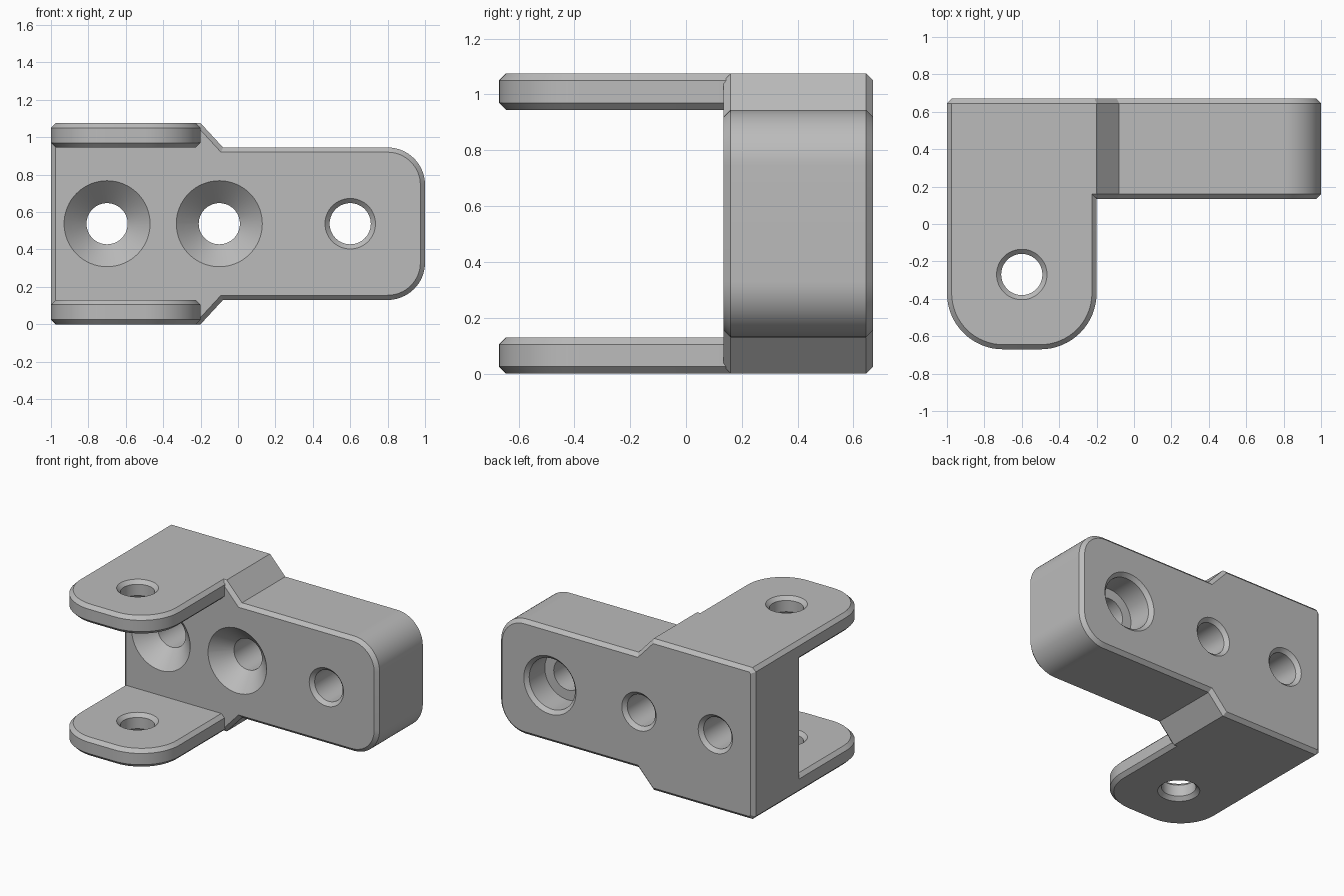
import bpy, bmesh, math
from mathutils import Matrix, Vector

cube = bpy.data.objects.get("Cube")
if cube:
    bpy.data.objects.remove(cube, do_unlink=True)

HEIGHT, FRONT, BACK = 1.075, 0.135, 0.67
MID = HEIGHT / 2
PLATE = 0.13          # arm thickness
CHAMFER = 0.025
HOLE, RIM = 0.11, 0.135
EPS = 0.02

grey = bpy.data.materials.new("light grey")
grey.use_nodes = True
grey.diffuse_color = (0.5, 0.5, 0.5, 1)
grey.node_tree.nodes["Principled BSDF"].inputs["Base Color"].default_value = (0.5, 0.5, 0.5, 1)


def make_object(name, bm):
    bmesh.ops.recalc_face_normals(bm, faces=bm.faces)
    mesh = bpy.data.meshes.new(name)
    bm.to_mesh(mesh)
    bm.free()
    mesh.materials.append(grey)
    obj = bpy.data.objects.new(name, mesh)
    bpy.context.collection.objects.link(obj)
    return obj


def arc(cx, cy, r, start, steps=16):
    """Quarter circle, counter-clockwise from the start angle in degrees."""
    angles = [math.radians(start + 90 * i / steps) for i in range(steps + 1)]
    return [(cx + r * math.cos(a), cy + r * math.sin(a)) for a in angles]


def chamfered_prism(name, outline, place, low, high, keep_sharp=None):
    """Extrude an outline and chamfer the rims of both caps."""
    bm = bmesh.new()
    cap = bm.faces.new([bm.verts.new(place(u, v, low)) for u, v in outline])
    extruded = bmesh.ops.extrude_face_region(bm, geom=[cap], use_keep_orig=True)
    shift = Vector(place(0, 0, high)) - Vector(place(0, 0, low))
    top = [g for g in extruded["geom"] if isinstance(g, bmesh.types.BMVert)]
    bmesh.ops.translate(bm, verts=top, vec=shift)
    bmesh.ops.recalc_face_normals(bm, faces=bm.faces)
    axis = shift.normalized()
    rims = [e for e in bm.edges
            if abs((e.verts[0].co - e.verts[1].co).dot(axis)) < 1e-5
            and not (keep_sharp and all(keep_sharp(v.co) for v in e.verts))]
    bmesh.ops.bevel(bm, geom=rims, offset=CHAMFER, offset_type='OFFSET',
                    segments=1, affect='EDGES', clamp_overlap=False)
    return make_object(name, bm)


def add_cutter(bm, profile, matrix, steps=64):
    """Turn a (radius, depth) profile into a closed solid."""
    part = bmesh.new()
    verts = [part.verts.new((r, 0, d)) for r, d in profile]
    edges = [part.edges.new(pair) for pair in zip(verts, verts[1:])]
    bmesh.ops.spin(part, geom=verts + edges, cent=(0, 0, 0), axis=(0, 0, 1),
                   angle=math.tau, steps=steps, use_duplicate=False)
    bmesh.ops.remove_doubles(part, verts=part.verts, dist=1e-4)
    bmesh.ops.recalc_face_normals(part, faces=part.faces)
    part.transform(matrix)
    temp = bpy.data.meshes.new("temp")
    part.to_mesh(temp)
    part.free()
    bm.from_mesh(temp)
    bpy.data.meshes.remove(temp)


def hole_profile(low, high, low_rim, high_rim, bore=None):
    """Through hole with conical rims, optionally a wide bore at the high end."""
    points = [(0, low - EPS), (low_rim + EPS, low - EPS), (HOLE, low + low_rim - HOLE)]
    inner = HOLE
    if bore:
        inner, depth = bore
        points += [(HOLE, high - depth), (inner, high - depth)]
    return points + [(inner, high - high_rim + inner),
                     (high_rim + EPS, high + EPS), (0, high + EPS)]


def cut(obj, cutter):
    cutter.hide_render = True
    mod = obj.modifiers.new("holes", 'BOOLEAN')
    mod.operation, mod.solver, mod.object = 'DIFFERENCE', 'EXACT', cutter
    bpy.ops.object.select_all(action='DESELECT')
    bpy.context.view_layer.objects.active = obj
    obj.select_set(True)
    bpy.ops.object.modifier_apply(modifier=mod.name)
    bpy.data.objects.remove(cutter, do_unlink=True)
    bpy.ops.object.shade_smooth_by_angle(angle=math.radians(30))


# Main block: tall on the left, stepping down to a rounded bar
step = PLATE
lower = [(-1, CHAMFER), (-1 + CHAMFER, 0), (-0.2, 0), (-0.08, step)] + arc(0.8, step + 0.2, 0.2, -90)
upper = [(x, HEIGHT - z) for x, z in reversed(lower)]
body = chamfered_prism("main_block", lower + upper, lambda u, v, w: (u, w, v), FRONT, BACK)

# Two countersunk holes and one counterbored hole through the block
bm = bmesh.new()
for x, front_rim, back_rim, bore in ((-0.7, 0.23, RIM, None),
                                     (-0.1, 0.23, RIM, None),
                                     (0.6, RIM, 0.205, (0.18, 0.2))):
    turn = Matrix.Translation((x, 0, MID)) @ Matrix.Rotation(-math.pi / 2, 4, 'X')
    add_cutter(bm, hole_profile(FRONT, BACK, front_rim, back_rim, bore), turn)
cut(body, make_object("block_hole_cutter", bm))

# Two matching arms reaching forward, each with a pivot hole
JOIN = FRONT + CHAMFER
arm_outline = ([(-0.2, JOIN), (-1, JOIN)]
               + arc(-0.7, -BACK + 0.3, 0.3, 180) + arc(-0.5, -BACK + 0.3, 0.3, 270))
for name, low in (("lower_arm", 0), ("upper_arm", HEIGHT - PLATE)):
    high = low + PLATE
    arm = chamfered_prism(name, arm_outline, lambda u, v, w: (u, v, w), low, high,
                          keep_sharp=lambda co: co.y > JOIN - 1e-4)
    bm = bmesh.new()
    add_cutter(bm, hole_profile(low, high, RIM, RIM), Matrix.Translation((-0.6, -0.27, 0)))
    cut(arm, make_object(name + "_hole_cutter", bm))
